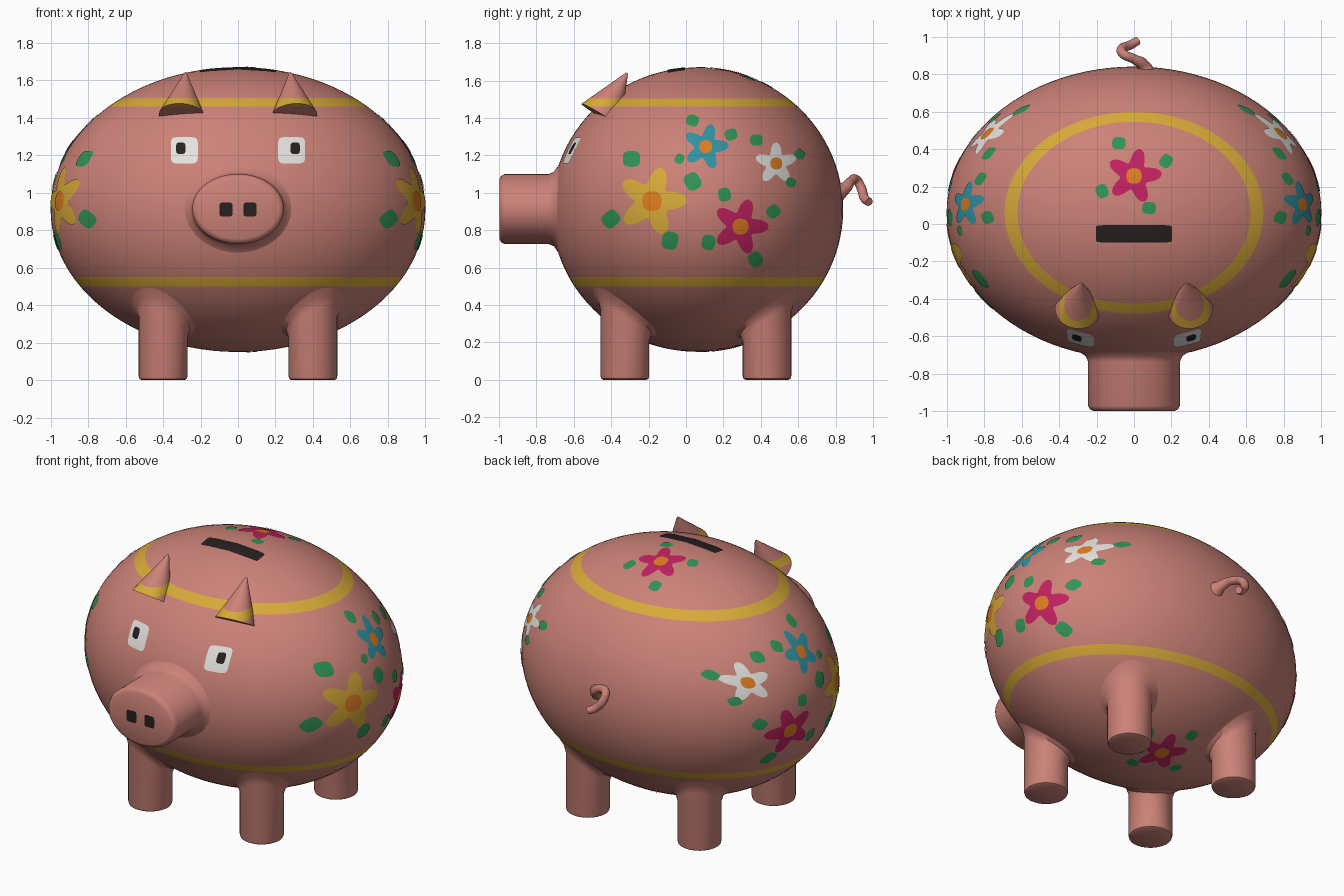
import bpy, bmesh, math
from mathutils import Vector

if "Cube" in bpy.data.objects:
    bpy.data.objects.remove(bpy.data.objects["Cube"], do_unlink=True)

CENTRE = Vector((0, 0.06, 0.91))
SIZE = Vector((1.0, 0.78, 0.76))
BANDS = ((0.5, 0.55), (1.46, 1.505))


def material(name, *rgb):
    m = bpy.data.materials.new(name)
    m.use_nodes = True
    m.diffuse_color = (*rgb, 1)
    m.node_tree.nodes["Principled BSDF"].inputs["Base Color"].default_value = (*rgb, 1)
    return m


PINK = material("pink", 0.6, 0.222, 0.185)
YELLOW = material("yellow", 0.68, 0.4, 0.04)
MAGENTA = material("magenta", 0.53, 0.015, 0.117)
BLUE = material("blue", 0.03, 0.29, 0.36)
GREEN = material("green", 0.03, 0.29, 0.093)
ORANGE = material("orange", 0.73, 0.2, 0.015)
WHITE = material("white", 0.78, 0.76, 0.73)
BLACK = material("black", 0.02, 0.014, 0.014)


def finish(name, bm, *mats):
    mesh = bpy.data.meshes.new(name)
    for f in bm.faces:
        f.smooth = True
    bm.to_mesh(mesh)
    bm.free()
    for m in mats:
        mesh.materials.append(m)
    mesh.set_sharp_from_angle(angle=math.radians(40))
    ob = bpy.data.objects.new(name, mesh)
    bpy.context.collection.objects.link(ob)
    return ob


def paint_bands(bm):
    for f in bm.faces:
        z = f.calc_center_median().z
        f.material_index = int(any(a < z < b for a, b in BANDS))


def angles(n):
    return [math.tau * i / n for i in range(n)]


def loft(rings, cap=True):
    """Join closed rings of points with quads."""
    bm = bmesh.new()
    rows = [[bm.verts.new(p) for p in r] for r in rings]
    for a, b in zip(rows, rows[1:]):
        for i in range(len(a)):
            j = (i + 1) % len(a)
            bm.faces.new((a[i], a[j], b[j], b[i]))
    if cap:
        bm.faces.new(rows[0])
        bm.faces.new(rows[-1])
    bmesh.ops.recalc_face_normals(bm, faces=bm.faces)
    return bm


def on_body(axis, side, u, v, lift=0.0):
    """Project a flat point along an axis onto the body."""
    p = [u, v]
    p.insert(axis, CENTRE[axis])
    q = sum(((p[i] - CENTRE[i]) / SIZE[i]) ** 2 for i in range(3))
    p[axis] += side * SIZE[axis] * math.sqrt(max(0, 1 - q))
    return CENTRE + (Vector(p) - CENTRE) * (1 + lift)


# Body: rings placed so the painted bands have clean edges
lats = [math.pi * (i + 0.1) / 48.2 for i in range(49)]
lats += [math.acos((z - CENTRE.z) / SIZE.z) for band in BANDS for z in band]
body = loft([[CENTRE + Vector((SIZE.x * math.sin(t) * math.cos(a),
                               SIZE.y * math.sin(t) * math.sin(a),
                               SIZE.z * math.cos(t))) for a in angles(96)]
             for t in sorted(lats)])
paint_bands(body)
finish("body", body, PINK, YELLOW)

# Snout with rounded rim and flared root
snout = [(-0.998, -0.028), (-0.989, -0.01), (-0.97, 0), (-0.735, 0),
         (-0.706, 0.012), (-0.68, 0.05)]
finish("snout", loft([[(math.cos(a) * (0.245 + d), y, 0.913 + math.sin(a) * (0.187 + d))
                       for a in angles(64)] for y, d in snout]), PINK)


# Legs whose tops follow the belly
def leg(name, x, y, r=0.13):
    def ring(radius, drop=None, z=0.0):
        pts = []
        for a in angles(40):
            px, py = x + radius * math.cos(a), y + radius * math.sin(a)
            top = on_body(2, -1, px, py).z
            pts.append((px, py, z if drop is None else top - drop))
        return pts
    finish(name, loft([ring(r - 0.015), ring(r - 0.004, z=0.006), ring(r, z=0.02),
                       ring(r, 0.05), ring(r + 0.012, 0.015), ring(r + 0.045, -0.004)]), PINK)


for side, word in ((1, "left"), (-1, "right")):
    leg(f"front_leg_{word}", side * 0.4, -0.327)
    leg(f"back_leg_{word}", side * 0.4, 0.433)

    # Ear: tilted cone, cut where the band crosses it
    base, tip = Vector((side * 0.3, -0.455, 1.412)), Vector((side * 0.28, -0.315, 1.64))
    ear = bmesh.new()
    bmesh.ops.create_cone(ear, cap_ends=True, segments=40, radius1=0.122, radius2=0.006,
                          depth=(tip - base).length)
    turn = (tip - base).to_track_quat("Z", "Y").to_matrix()
    for v in ear.verts:
        v.co = turn @ v.co + (base + tip) / 2
    for z in BANDS[1]:
        bmesh.ops.bisect_plane(ear, geom=ear.verts[:] + ear.edges[:] + ear.faces[:],
                               plane_co=(0, 0, z), plane_no=(0, 0, 1))
    paint_bands(ear)
    finish(f"ear_{word}", ear, PINK, YELLOW)

# Curly tail
curve = bpy.data.curves.new("tail", "CURVE")
curve.dimensions = "3D"
curve.bevel_depth = 0.025
curve.bevel_resolution = 4
curve.use_fill_caps = True
path = [(0.06, 0.80, 1.0, 2.6), (0.05, 0.845, 1.02, 1.4), (0.0, 0.88, 1.06, 1),
        (-0.06, 0.91, 1.07, 1), (-0.065, 0.935, 1.03, 1), (-0.02, 0.955, 0.97, 1),
        (0.02, 0.978, 0.95, 0.9)]
spline = curve.splines.new("BEZIER")
spline.bezier_points.add(len(path) - 1)
for p, (x, y, z, r) in zip(spline.bezier_points, path):
    p.co, p.radius = (x, y, z), r
    p.handle_left_type = p.handle_right_type = "AUTO"
spline.use_smooth = True
tail = bpy.data.objects.new("tail", curve)
curve.materials.append(PINK)
bpy.context.collection.objects.link(tail)


# Painted details: thin plates that hug the surface
def plate(name, outline, place, mat, rings=5):
    bm = loft([[place(u * k / rings, v * k / rings) for u, v in outline]
               for k in range(1, rings + 1)], cap=False)
    inner = [v for v in bm.verts][:len(outline)]
    bm.faces.new(inner)
    bm.normal_update()
    for f in bm.faces:
        if f.normal.dot(f.calc_center_median() - CENTRE) < 0:
            f.normal_flip()
    finish(name, bm, mat)


def block(a, b, n=6, turn=0.0):
    """Rounded rectangle outline."""
    pts = []
    for t in angles(40):
        c, s = math.cos(t), math.sin(t)
        u = a * math.copysign(abs(c) ** (2 / n), c)
        v = b * math.copysign(abs(s) ** (2 / n), s)
        pts.append((u * math.cos(turn) - v * math.sin(turn),
                    u * math.sin(turn) + v * math.cos(turn)))
    return pts


def petals(r, phase):
    return [(math.cos(t) * k, math.sin(t) * k) for t in angles(80)
            for k in [r * (0.75 + 0.25 * math.cos(5 * (t - math.radians(phase))))]]


def decal(name, axis, side, u, v, outline, mat, lift=0.004):
    plate(name, outline, lambda a, b: on_body(axis, side, u + a, v + b, lift), mat)


def flower(name, axis, side, u, v, r, phase, mat):
    decal(name + "_petals", axis, side, u, v, petals(r, phase), mat)
    decal(name + "_heart", axis, side, u, v, block(r * 0.28, r * 0.28, 2.4), ORANGE, 0.007)


SIDE_FLOWERS = [("yellow_flower", -0.18, 0.955, 0.185, 2, YELLOW),
                ("blue_flower", 0.105, 1.245, 0.122, 3, BLUE),
                ("white_flower", 0.48, 1.155, 0.112, 18, WHITE),
                ("magenta_flower", 0.29, 0.82, 0.15, 0, MAGENTA)]
SIDE_LEAVES = [(-0.29, 1.18, 0.042), (-0.40, 0.86, 0.043), (-0.085, 0.745, 0.043),
               (0.035, 1.06, 0.042), (0.035, 1.385, 0.03), (0.24, 1.31, 0.03),
               (-0.035, 1.18, 0.024), (0.205, 0.99, 0.033), (0.605, 1.205, 0.025),
               (0.375, 1.28, 0.03), (0.465, 0.9, 0.033), (0.12, 0.735, 0.036),
               (0.37, 0.645, 0.037), (0.56, 1.055, 0.025)]
TOP_LEAVES = [(-0.08, 0.43), (0.17, 0.335), (-0.17, 0.175), (0.08, 0.085)]

for side, word in ((1, "left"), (-1, "right")):
    for name, u, v, r, phase, mat in SIDE_FLOWERS:
        flower(f"{name}_{word}", 0, side, u, v, r, phase, mat)
    for i, (u, v, r) in enumerate(SIDE_LEAVES):
        decal(f"leaf_{word}_{i}", 0, side, u, v, block(r * 1.1, r, 3, i * 0.7), GREEN)
    decal(f"eye_{word}", 1, -1, side * 0.285, 1.225, block(0.072, 0.07), WHITE)
    decal(f"pupil_{word}", 1, -1, side * 0.303, 1.235, block(0.025, 0.03, 4), BLACK, 0.007)
    plate(f"nostril_{word}", block(0.036, 0.038, 5),
          lambda a, b: (side * 0.064 + a, -1.0, 0.91 + b), BLACK, 1)

for side, word in ((1, "top"), (-1, "belly")):
    flower(f"{word}_flower", 2, side, 0, 0.255, 0.147, 5, MAGENTA)
    for i, (u, v) in enumerate(TOP_LEAVES):
        decal(f"{word}_leaf_{i}", 2, side, u, v, block(0.036, 0.032, 3, i), GREEN)

decal("coin_slot", 2, 1, 0, -0.052, block(0.203, 0.046, 12), BLACK)
